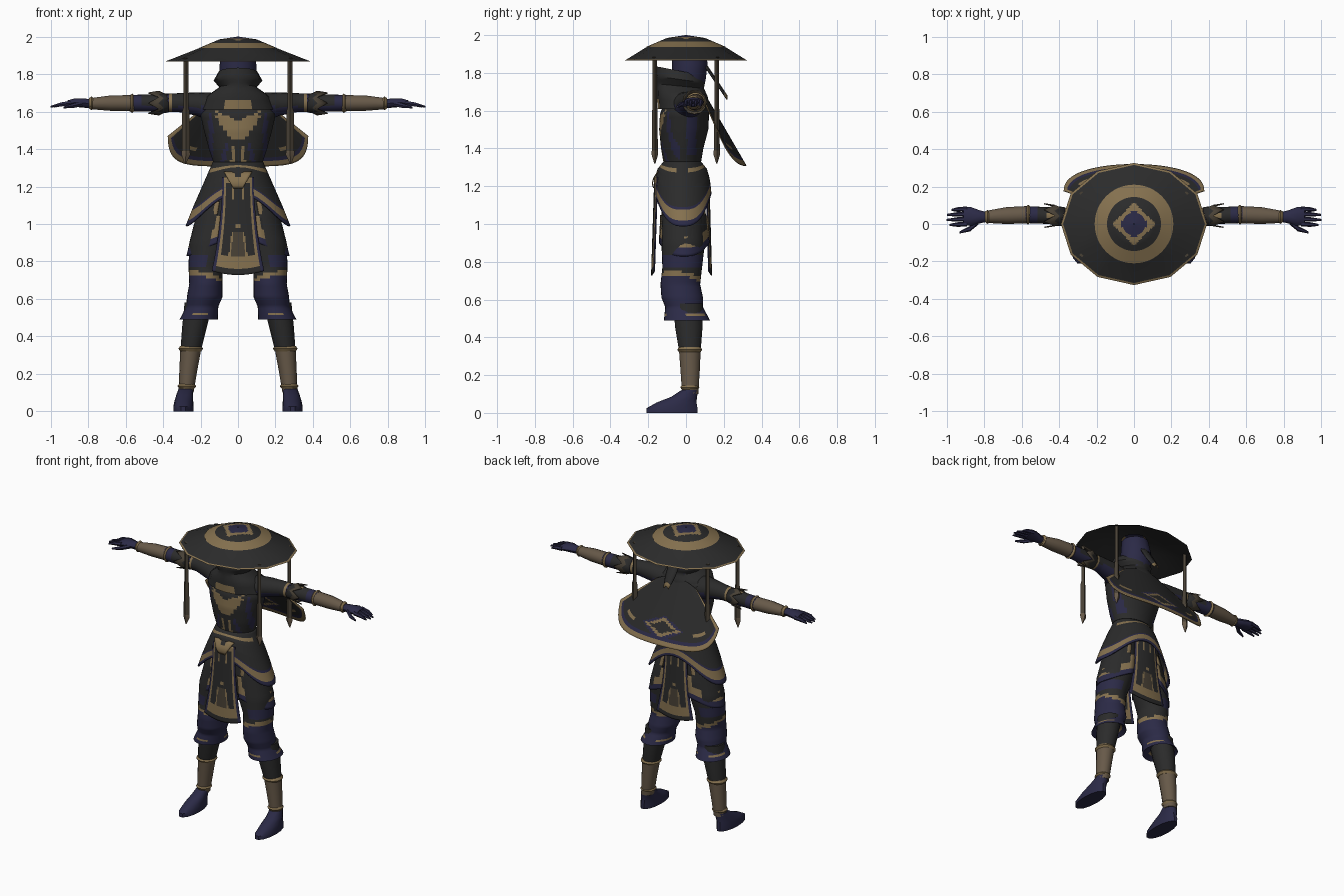
import bpy, bmesh, math
from mathutils import Vector

if "Cube" in bpy.data.objects:
    bpy.data.objects.remove(bpy.data.objects["Cube"])

PALETTE = [("charcoal_cloth", (0.024, 0.024, 0.024)), ("navy_cloth", (0.024, 0.023, 0.062)),
           ("dull_gold", (0.235, 0.165, 0.078)), ("brown_wrap", (0.135, 0.1, 0.066)),
           ("dark_leather", (0.065, 0.052, 0.036))]
MATS = []
for label, rgb in PALETTE:
    m = bpy.data.materials.new(label)
    m.diffuse_color = (*rgb, 1)
    m.use_nodes = True
    m.node_tree.nodes["Principled BSDF"].inputs["Base Color"].default_value = m.diffuse_color
    MATS.append(m)
CHAR, NAVY, GOLD, BROWN, LEATHER = range(5)


def finish(name, bm, mirror=False, thick=0):
    bmesh.ops.recalc_face_normals(bm, faces=bm.faces)
    me = bpy.data.meshes.new(name)
    bm.to_mesh(me)
    bm.free()
    for m in MATS:
        me.materials.append(m)
    ob = bpy.data.objects.new(name, me)
    bpy.context.collection.objects.link(ob)
    if mirror:
        ob.modifiers.new("mirror", 'MIRROR')
    if thick:
        ob.modifiers.new("thickness", 'SOLIDIFY').thickness = thick
    return ob


def loft(name, axis, rings, n=14, paint=CHAR, sub=1, edge=None, mirror=False, caps=True, thick=0):
    """Elliptic rings (pos, c1, c2, r1, r2) along z (c = x, y) or x (c = y, z)."""
    dense = []
    for a, b in zip(rings, rings[1:]):
        dense += [[p + (q - p) * k / sub for p, q in zip(a, b)] for k in range(sub)]
    dense.append(rings[-1])
    bm, rows, last = bmesh.new(), [], len(dense) - 1
    for k, (pos, c1, c2, r1, r2) in enumerate(dense):
        row = []
        for i in range(n):
            th = 2 * math.pi * i / n
            p = pos + (edge(th) * k / last if edge else 0)
            a, b = c1 + r1 * math.cos(th), c2 + r2 * math.sin(th)
            row.append(bm.verts.new((a, b, p) if axis == 'z' else (p, a, b)))
        rows.append(row)
    for k in range(last):
        for i in range(n):
            j = (i + 1) % n
            quad = (rows[k][i], rows[k][j], rows[k + 1][j], rows[k + 1][i])
            mid = sum((v.co for v in quad), Vector()) / 4
            c = paint(mid, (k + .5) / last, 2 * math.pi * (i + .5) / n) if callable(paint) else paint
            if c is not None:
                bm.faces.new(quad).material_index = c
    if caps:
        for k, row in ((0, rows[0]), (last, rows[-1])):
            f = bm.faces.new(row)
            c = paint(f.calc_center_median(), k / last, 0) if callable(paint) else paint
            f.material_index = c or 0
    return finish(name, bm, mirror, thick)


def sheet(name, shape, nu, nv, paint, mirror=False, thick=0.006):
    """Cloth panel: shape(u, v) gives a point, u in -1..1 across, v in 0..1 down."""
    bm = bmesh.new()
    g = [[bm.verts.new(shape(2 * i / nu - 1, j / nv)) for i in range(nu + 1)] for j in range(nv + 1)]
    for j in range(nv):
        for i in range(nu):
            f = bm.faces.new((g[j][i], g[j][i + 1], g[j + 1][i + 1], g[j + 1][i]))
            f.material_index = paint((2 * i + 1) / nu - 1, (j + .5) / nv)
    return finish(name, bm, mirror, thick)


# Wide hat: painted crown, faceted brim with a gold rim
def crown_paint(p, t, th):
    d, r = abs(p.x) + abs(p.y), math.hypot(p.x, p.y)
    if d < .08:
        return NAVY
    return GOLD if d < .118 or .143 < r < .208 else CHAR

loft("hat_crown", 'z', [(2, 0, 0, .002, .002), (1.985, 0, 0, .1, .1), (1.938, 0, 0, .21, .21)],
     48, crown_paint, sub=10, caps=False)
loft("hat_brim", 'z', [(1.939, 0, 0, .205, .205), (1.871, 0, 0, .378, .315), (1.866, 0, 0, .39, .326),
                       (1.868, 0, 0, .375, .31), (1.925, 0, 0, .2, .19), (1.95, 0, 0, .08, .08)], 12,
     lambda p, t, th: GOLD if .2 < t < .4 else CHAR, caps=False)

# Head, standing collar and the tie at the back
loft("head", 'z', [(1.6, 0, .01, .08, .08), (1.72, 0, .01, .085, .085), (1.77, 0, .015, .1, .09),
                   (1.85, 0, .02, .098, .095), (1.93, 0, .01, .085, .085)], 12,
     lambda p, t, th: CHAR if p.y < -.04 and p.z < 1.8 else NAVY)
loft("scarf_collar", 'z', [(1.61, 0, -.015, .2, .135), (1.68, 0, -.02, .17, .135), (1.73, 0, -.03, .1, .125),
                           (1.765, 0, -.03, .13, .13), (1.81, 0, -.03, .105, .125), (1.78, 0, -.01, .085, .085)],
     16, lambda p, t, th: GOLD if p.y < -.1 and p.z < 1.67 and abs(p.x) < .05 else CHAR,
     sub=3, edge=lambda th: -.03 * math.sin(th), caps=False)
sheet("head_tie", lambda u, v: (u * (.025 + .05 * v) * (1.25 - v), .1 + .12 * v, 1.86 - .18 * v - .02 * abs(u)),
      4, 8, lambda u, v: GOLD if v > .85 else CHAR)


# Torso with chest crest, navy panels and belt
def torso_paint(p, t, th):
    x, z = abs(p.x), p.z
    if z < 1.325:
        return GOLD if z > 1.312 else NAVY if z > 1.3 else CHAR
    if p.y < -.03:
        if 1.45 < z < 1.555 + .4 * x and x < .03 + (z - 1.45) * .75 and x < .115:
            return GOLD
        if z < 1.44 and abs(x - .055 - (1.44 - z) * .25) < .012:
            return NAVY
        if z < 1.42 and abs(x - .03) < .008:
            return GOLD
        return NAVY if abs(x - .145) < .012 and z < 1.6 else CHAR
    return NAVY if abs(p.y - .03) < .025 and 1.36 < z < 1.56 else CHAR

loft("torso", 'z', [(1.22, 0, -.015, .15, .1), (1.28, 0, -.015, .132, .088), (1.33, 0, -.02, .132, .1),
                    (1.4, 0, -.02, .155, .112), (1.5, 0, -.012, .182, .13), (1.58, 0, -.008, .2, .13),
                    (1.66, 0, 0, .19, .11), (1.71, 0, 0, .1, .08)], 56, torso_paint, sub=6)


# Armoured skirt in two tiers
def hip_paint(p, t, th):
    if t > .93:
        return NAVY
    if .8 < t or (.12 < t < .19 and abs(math.sin(th)) > .25):
        return GOLD
    return NAVY if .75 < t else CHAR

def lower_paint(p, t, th):
    if abs(p.x) < .1:
        return None
    if t > .84:
        return NAVY
    return GOLD if t > .66 or abs(p.x) < .125 else CHAR

rise = lambda th: .17 * abs(math.sin(th)) ** 3
loft("upper_skirt", 'z', [(1.33, 0, -.02, .135, .1), (1.25, 0, -.02, .17, .13), (1.17, 0, -.02, .205, .142),
                          (1.09, 0, -.018, .24, .147), (.99, 0, -.015, .28, .15)], 48, hip_paint,
     sub=7, edge=rise, caps=False, thick=.008)
loft("lower_skirt", 'z', [(1.12, 0, -.015, .2, .13), (.98, 0, -.01, .24, .138), (.83, 0, -.01, .275, .145)],
     48, lower_paint, sub=10, edge=lambda th: .09 * abs(math.sin(th)) ** 3, caps=False, thick=.008)


# Hanging panels front and back
def panel_paint(u, v):
    u = abs(u)
    if u > .9:
        return NAVY
    if .82 < v < .93:
        return GOLD
    if v > .93:
        return CHAR
    if u > .78 or v < .07:
        return GOLD
    if .56 < v and u < .25 + .3 * (v - .56):
        return LEATHER
    if .56 < v and u < .33 + .35 * (v - .56):
        return GOLD
    return GOLD if abs(v - .5) < .02 and u < .12 or (v < .22 and .25 < u < .4) else CHAR

def panel(y0, y1, top):
    s = 1 if y1 > 0 else -1
    return lambda u, v: (u * (.085 + .055 * v * v), y0 + (y1 - y0) * v - s * .015 * u * u,
                         top + (.75 - top) * v - .022 * v * (1 - u * u))

sheet("front_panel", panel(-.168, -.185, 1.25), 32, 48, panel_paint)
sheet("back_panel", panel(.125, .138, 1.2), 32, 48, panel_paint)
sheet("belt_knot", lambda u, v: (u * (.075 - .05 * v), -.15 - .03 * math.sin(v * 2.2), 1.28 - .09 * v),
      8, 6, lambda u, v: CHAR if abs(u) < .25 and v < .4 else GOLD)


# Shoulder cape
def cape_shape(u, v):
    top = Vector((u * .15, .1, 1.69 - .04 * u * u))
    low = Vector((.375 * math.sin(u * math.pi / 2), .32 - .14 * u * u, 1.31 + .16 * u ** 4))
    return top.lerp(low, v)

def cape_paint(u, v):
    d = abs(u) * 2.6 + abs(v - .74) * 5
    if v > .92 or abs(u) > .95:
        return GOLD
    if v > .87 or .72 < d < .9:
        return NAVY
    return GOLD if .5 < d < .72 or (abs(v - .78) < .03 and .5 < abs(u) < .75) else CHAR

sheet("cape", cape_shape, 48, 40, cape_paint)

# Arms, bracers and spiked sleeves
def arm_paint(p, t, th):
    if .345 < p.x < .365 or (abs(p.x - .41) < .05 and abs(p.y - .045) < .012):
        return GOLD
    return NAVY if p.z < 1.625 or p.x > .52 or .365 < p.x < .38 else CHAR

loft("upper_arm", 'x', [(.13, .0, 1.62, .085, .08), (.22, .02, 1.64, .065, .062), (.32, .035, 1.648, .05, .05),
                        (.45, .045, 1.645, .045, .046), (.58, .05, 1.645, .045, .044)], 20, arm_paint,
     sub=8, mirror=True)
loft("spiked_sleeve", 'x', [(.37, .04, 1.645, .05, .05), (.41, .043, 1.645, .054, .053), (.45, .045, 1.645, .066, .066)],
     12, lambda p, t, th: LEATHER if t > .5 else CHAR, edge=lambda th: .028 * math.cos(6 * th),
     mirror=True, caps=False, thick=.006)
loft("bracer", 'x', [(.56, .05, 1.645, .046, .044), (.68, .045, 1.645, .045, .042), (.79, .038, 1.642, .032, .03)],
     14, BROWN, mirror=True)
for nm, x, y, r in (("elbow_ring", .565, .05, .053), ("wrist_ring", .782, .038, .038)):
    loft(nm, 'x', [(x - .012, y, 1.644, r - .01, r - .01), (x, y, 1.644, r, r), (x + .012, y, 1.644, r - .01, r - .01)],
         14, GOLD, mirror=True)

# Hands
loft("palm", 'x', [(.78, .038, 1.642, .025, .024), (.82, .038, 1.645, .034, .026), (.87, .04, 1.648, .05, .024),
                   (.91, .042, 1.642, .048, .018)], 10, NAVY, mirror=True)
for i, (y, tip) in enumerate(((.0, .985), (.027, 1.0), (.054, .998), (.08, .975))):
    loft(f"finger_{i + 1}", 'x', [(.89, y, 1.645, .014, .015), (.945, y - .003, 1.638, .012, .012),
                                  (tip, y - .005, 1.626, .005, .005)], 6, NAVY, mirror=True)
loft("thumb", 'x', [(.83, .015, 1.642, .018, .016), (.875, -.025, 1.632, .015, .014),
                    (.93, -.045, 1.622, .006, .006)], 6, NAVY, mirror=True)


# Baggy trousers with flared cuffs
def trouser_paint(p, t, th):
    edge = .715 + .025 * math.cos(th + .6)
    if abs(p.z - edge) < .012 or (abs(p.z - .515) < .006 and math.sin(th * 3) > 0):
        return GOLD
    return NAVY if p.z < edge or (.78 < p.z < .84 and p.x > .17) else CHAR

loft("trousers", 'z', [(1.2, .085, -.015, .09, .09), (1.05, .11, -.015, .11, .11), (.9, .145, -.015, .115, .115),
                       (.77, .172, -.02, .092, .105), (.68, .172, -.03, .088, .105), (.61, .178, -.02, .095, .11),
                       (.56, .19, -.01, .085, .1), (.49, .21, .005, .102, .122), (.52, .215, .01, .07, .075)],
     28, trouser_paint, sub=6, mirror=True)

# Shins, wraps and shoes
loft("shin", 'z', [(.58, .21, .01, .075, .08), (.45, .232, .015, .066, .074), (.34, .25, .02, .056, .06)],
     14, CHAR, mirror=True)
loft("shin_wrap", 'z', [(.35, .25, .02, .057, .06), (.22, .265, .022, .048, .052), (.1, .277, .022, .04, .044)],
     14, BROWN, mirror=True)
for nm, z, x, r in (("knee_ring", .335, .252, .066), ("ankle_ring", .135, .273, .05)):
    loft(nm, 'z', [(z + .014, x, .02, r - .01, r - .008), (z, x, .02, r, r + .002), (z - .014, x, .02, r - .01, r - .008)],
         14, GOLD, mirror=True)
loft("shoe", 'z', [(0, .291, -.075, .054, .138), (.025, .291, -.074, .054, .138), (.055, .289, -.05, .05, .108),
                   (.085, .285, -.01, .045, .07), (.12, .278, .02, .04, .046)], 14, NAVY, mirror=True)

# Cords hanging from the hat, front and back
for nm, y in (("front_cord", -.165), ("back_cord", .163)):
    loft(nm, 'z', [(1.885, .278, y, .014, .012), (1.62, .278, y, .014, .012), (1.6, .278, y, .02, .014),
                   (1.39, .278, y, .022, .016), (1.37, .278, y, .024, .018), (1.32, .282, y, .003, .003)], 4,
         lambda p, t, th: LEATHER if t < .3 else BROWN if t > .6 else LEATHER, mirror=True)

# Smooth shading with crisp edges
for ob in bpy.data.objects:
    ob.select_set(True)
    bpy.context.view_layer.objects.active = ob
bpy.ops.object.shade_smooth_by_angle(angle=math.radians(40))
